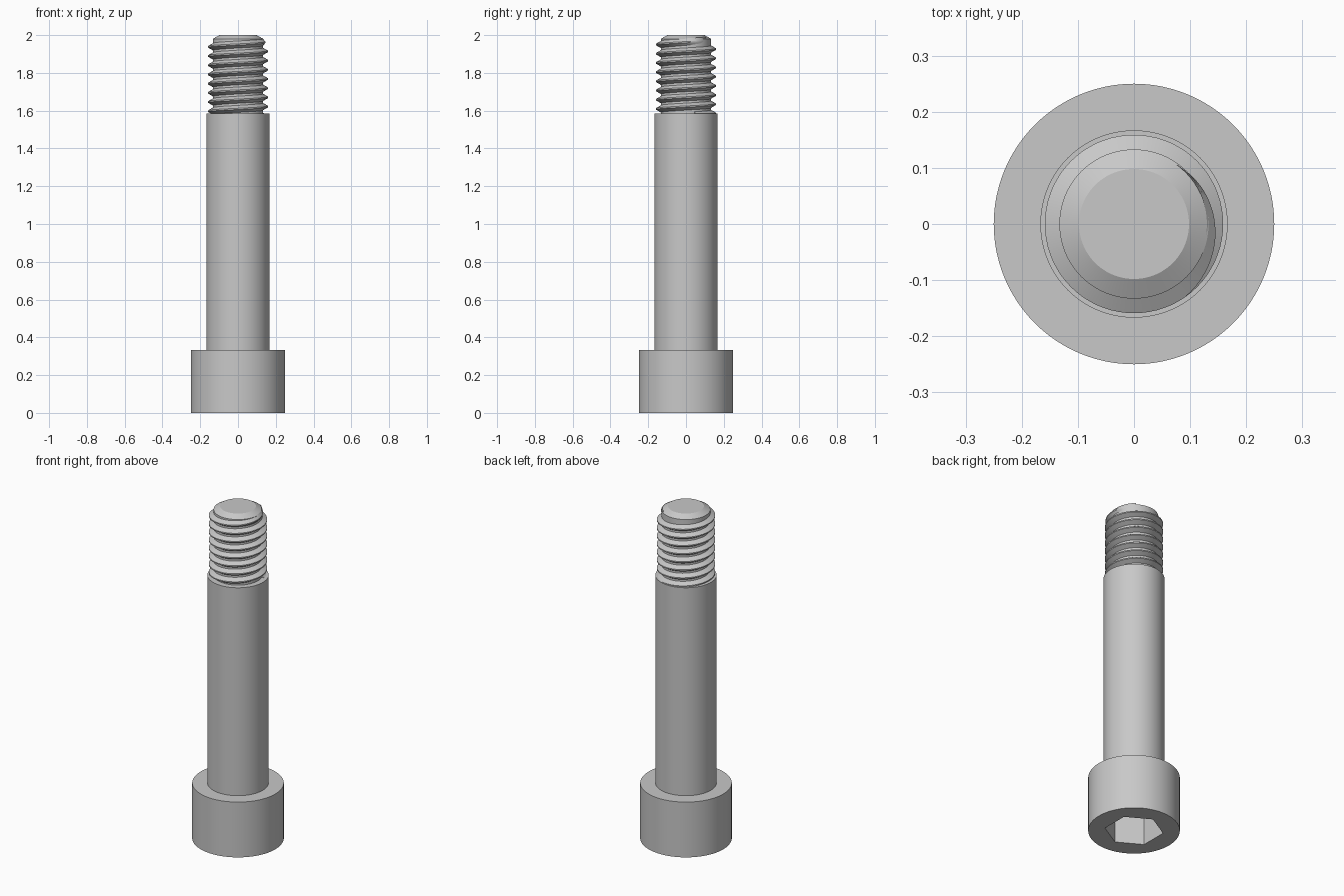
import bpy, bmesh, math

if "Cube" in bpy.data.objects:
    bpy.data.objects.remove(bpy.data.objects["Cube"], do_unlink=True)

STEEL = (0.58, 0.58, 0.58, 1)
steel = bpy.data.materials.new("steel grey")
steel.use_nodes = True
steel.diffuse_color = STEEL
steel.node_tree.nodes["Principled BSDF"].inputs["Base Color"].default_value = STEEL

HEAD_R, HEAD_TOP = 0.25, 0.333
SHANK_R, SHANK_TOP = 0.167, 1.585
CORE_R, CREST_R, PITCH = 0.133, 0.159, 0.0487


def finish(name, bm):
    """Turn a bmesh into a smooth-shaded steel object."""
    bmesh.ops.recalc_face_normals(bm, faces=bm.faces)
    mesh = bpy.data.meshes.new(name)
    bm.to_mesh(mesh)
    bm.free()
    mesh.materials.append(steel)
    obj = bpy.data.objects.new(name, mesh)
    bpy.context.collection.objects.link(obj)
    bpy.ops.object.select_all(action="DESELECT")
    obj.select_set(True)
    bpy.context.view_layer.objects.active = obj
    bpy.ops.object.shade_smooth_by_angle(angle=math.radians(25))
    return obj


def ring(bm, radius, z, sides, turn=0.0):
    angles = [turn + math.tau * i / sides for i in range(sides)]
    return [bm.verts.new((radius * math.cos(a), radius * math.sin(a), z)) for a in angles]


def bridge(bm, low, high):
    n = len(low)
    for i in range(n):
        j = (i + 1) % n
        bm.faces.new((low[i], low[j], high[j], high[i]))


def lathe(name, profile, sides=96):
    """Capped solid from (radius, z) pairs."""
    bm = bmesh.new()
    rings = [ring(bm, r, z, sides) for r, z in profile]
    for low, high in zip(rings, rings[1:]):
        bridge(bm, low, high)
    bm.faces.new(rings[0])
    bm.faces.new(rings[-1])
    return finish(name, bm)


# Head with a hexagonal drive socket in its underside
def socket_head():
    bm = bmesh.new()
    sides, socket_r, depth = 96, 0.161, 0.17
    low, high = ring(bm, HEAD_R, 0, sides), ring(bm, HEAD_R, HEAD_TOP, sides)
    bridge(bm, low, high)
    bm.faces.new(high)
    mouth = ring(bm, socket_r, 0, 6, math.pi / 6)
    floor = ring(bm, socket_r, depth, 6, math.pi / 6)
    bridge(bm, mouth, floor)
    bm.faces.new(floor)
    # Flat rim: one face per hexagon side, spanning a sixth of the outer circle
    step = sides // 6
    for k in range(6):
        start = step // 2 + k * step
        arc = [low[(start + i) % sides] for i in range(step + 1)]
        bm.faces.new(arc + [mouth[(k + 1) % 6], mouth[k]])
    return finish("socket_head", bm)


# Helical thread ridge that fades into the core at its upper end
def thread():
    bm = bmesh.new()
    per_turn = 72
    end = math.radians(55)
    fade = math.radians(110)
    count = int(per_turn * 8.1)
    root_r = CORE_R - 0.003
    previous = first = None
    for i in range(count + 1):
        a = end - math.tau * (count - i) / per_turn
        z = 1.9625 + PITCH * a / math.tau
        grow = min(1.0, (end - a) / fade)
        crest = root_r + (CREST_R - root_r) * grow
        section = [(root_r, -0.42), (crest, -0.07), (crest, 0.07), (root_r, 0.42)]
        verts = [bm.verts.new((r * math.cos(a), r * math.sin(a), z + h * PITCH))
                 for r, h in section]
        if previous:
            bridge(bm, previous, verts)
        first = first or verts
        previous = verts
    bm.faces.new(first)
    bm.faces.new(previous)
    return finish("thread", bm)


socket_head()
lathe("shank", [(SHANK_R, HEAD_TOP), (SHANK_R, SHANK_TOP)])
lathe("threaded_core", [(CORE_R, SHANK_TOP), (CORE_R, 1.98), (0.098, 2.0)])
thread()
